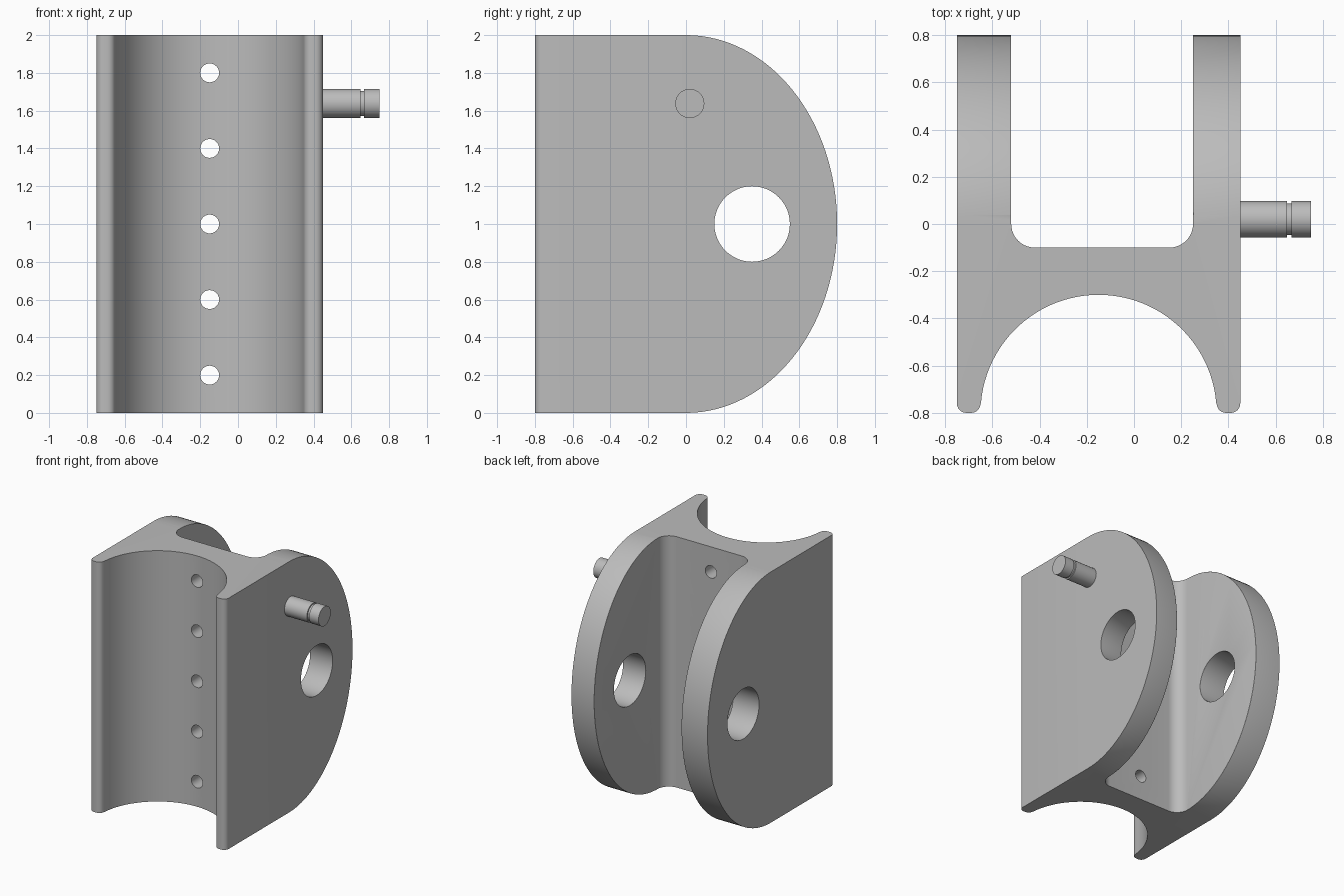
import bpy
import bmesh
from math import cos, sin, radians

cube = bpy.data.objects.get("Cube")
if cube:
    bpy.data.objects.remove(cube, do_unlink=True)

grey = bpy.data.materials.new("plain grey")
grey.use_nodes = True
GREY = (0.5, 0.5, 0.5, 1)
grey.diffuse_color = GREY
grey.node_tree.nodes["Principled BSDF"].inputs["Base Color"].default_value = GREY


def arc(cx, cy, rx, ry, start, end, steps):
    angles = [radians(start + (end - start) * i / steps) for i in range(steps + 1)]
    return [(cx + rx * cos(a), cy + ry * sin(a)) for a in angles]


def circle(cx, cy, r, steps):
    return arc(cx, cy, r, r, 0, 360, steps)[:-1]


def place(u, v, w, axis):
    return {"x": (w, u, v), "y": (u, w, v), "z": (u, v, w)}[axis]


def loft(name, sections, axis):
    """Solid through matching outlines, each given as (points, position on the axis)."""
    bm = bmesh.new()
    rings = [[bm.verts.new(place(u, v, w, axis)) for u, v in pts] for pts, w in sections]
    for a, b in zip(rings, rings[1:]):
        for i in range(len(a)):
            j = (i + 1) % len(a)
            bm.faces.new((a[i], a[j], b[j], b[i]))
    bm.faces.new(rings[0])
    bm.faces.new(rings[-1])
    bmesh.ops.recalc_face_normals(bm, faces=bm.faces)
    mesh = bpy.data.meshes.new(name)
    bm.to_mesh(mesh)
    bm.free()
    obj = bpy.data.objects.new(name, mesh)
    bpy.context.collection.objects.link(obj)
    return obj


def combine(obj, tool, operation):
    mod = obj.modifiers.new(operation, "BOOLEAN")
    mod.operation, mod.object, mod.solver = operation, tool, "EXACT"
    graph = bpy.context.evaluated_depsgraph_get()
    obj.data = bpy.data.meshes.new_from_object(obj.evaluated_get(graph))
    obj.modifiers.clear()
    bpy.data.objects.remove(tool, do_unlink=True)


def finish(obj):
    obj.data.materials.clear()
    obj.data.materials.append(grey)
    obj.data.shade_smooth()
    obj.data.set_sharp_from_angle(angle=radians(32))


# Clevis body: plan outline with rounded tips, saddle and inner fillets
MID, LEFT, RIGHT = -0.15, 0.25, -0.52
TIP = 0.04
outline = arc(0.41, -0.76, TIP, TIP, 270, 360, 6)
outline += [(0.45, 0.8 + 0.1), (LEFT, 0.8 + 0.1)]
outline += arc(LEFT - 0.1, 0, 0.1, 0.1, 0, -90, 10)
outline += arc(RIGHT + 0.1, 0, 0.1, 0.1, -90, -180, 10)
outline += [(RIGHT, 0.8 + 0.1), (-0.75, 0.8 + 0.1)]
outline += arc(-0.71, -0.76, TIP, TIP, 180, 270, 6)
outline += arc(-0.69, -0.76, TIP, TIP, 270, 355, 6)
outline += arc(MID, -0.8, 0.5, 0.5, 175, 5, 48)
outline += arc(0.39, -0.76, TIP, TIP, 185, 270, 6)
body = loft("clevis_body", [(outline, -0.1), (outline, 2.1)], "z")

# Side silhouette: square front, half-ellipse back
side = [(-1, 2), (-1, 0)] + arc(0, 1, 0.8, 1, -90, 90, 64)
combine(body, loft("side_cutter", [(side, -1), (side, 1)], "x"), "INTERSECT")

# Cross hole through both cheeks
hole = circle(0.35, 1, 0.2, 48)
combine(body, loft("cross_hole_cutter", [(hole, -1), (hole, 1)], "x"), "DIFFERENCE")

# Row of small holes through the web
for i in range(5):
    small = circle(MID, 0.2 + 0.4 * i, 0.05, 24)
    combine(body, loft("web_hole_cutter", [(small, -0.6), (small, 0.2)], "y"), "DIFFERENCE")

# Soften the inner rims of the cheeks and the cross hole
bm = bmesh.new()
bm.from_mesh(body.data)
bmesh.ops.remove_doubles(bm, verts=bm.verts, dist=0.00005)
rims = [e for e in bm.edges
        if len(e.link_faces) == 2 and e.calc_face_angle(0) > 1
        and any(all(abs(v.co.x - x) < 0.001 and v.co.y > 0.01 for v in e.verts)
                for x in (LEFT, RIGHT))]
bmesh.ops.bevel(bm, geom=rims, offset=0.02, segments=4, profile=0.5,
                affect="EDGES", clamp_overlap=True)
bm.to_mesh(body.data)
bm.free()
finish(body)

# Side pin with a retaining groove near its end
stations = [(0.077, 0.4), (0.077, 0.648), (0.067, 0.648),
            (0.067, 0.667), (0.077, 0.667), (0.077, 0.75)]
pin = loft("side_pin", [(circle(0.02, 1.638, r, 40), x) for r, x in stations], "x")
finish(pin)
